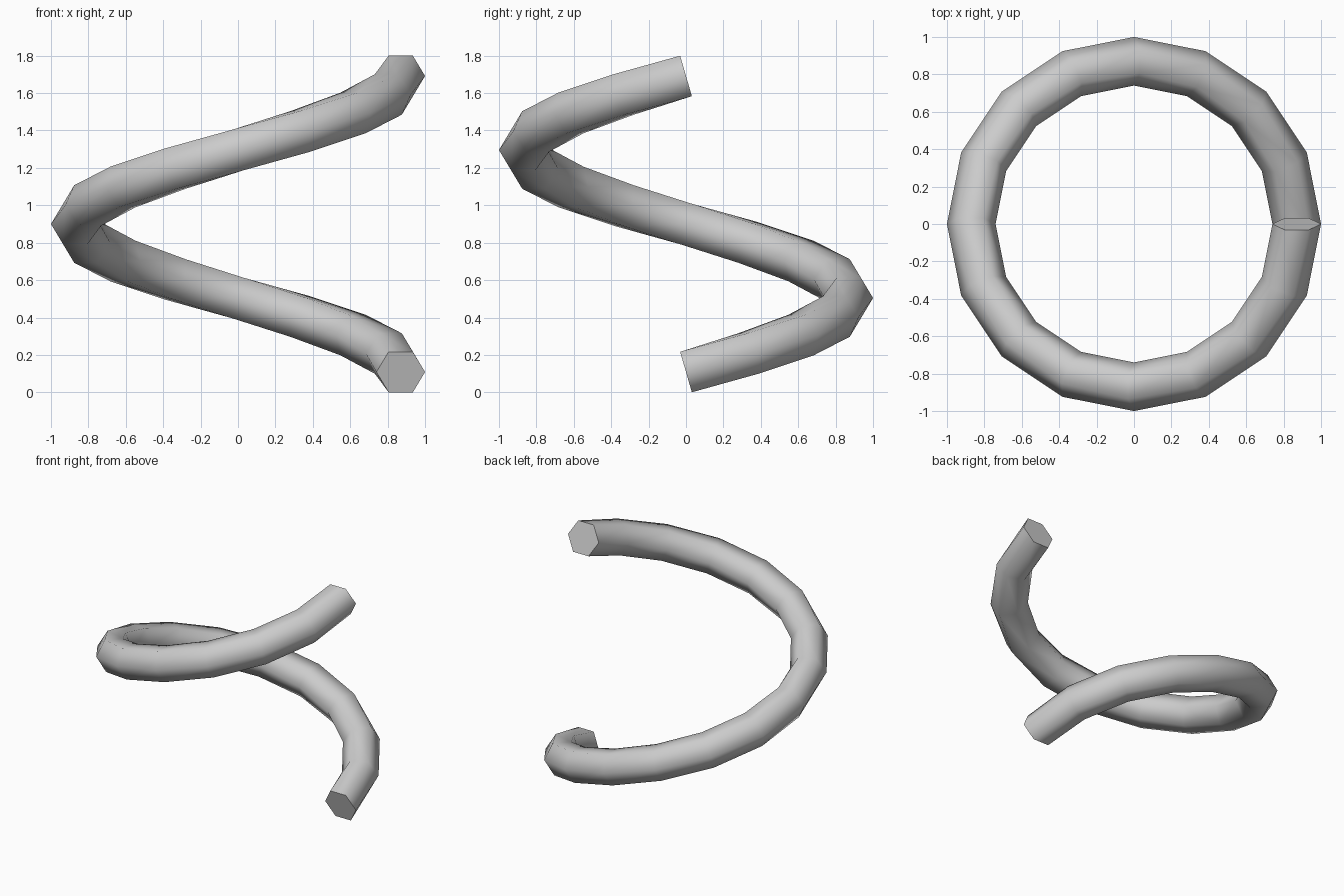
import bpy, bmesh
from math import pi, cos, sin, atan2
from mathutils import Vector

if "Cube" in bpy.data.objects:
    bpy.data.objects.remove(bpy.data.objects["Cube"])

R, r = 0.87, 0.13          # coil radius, tube radius
RISE, Z0 = 1.583, 0.1085   # rise over one turn, height of the first centre
STEPS, SIDES = 16, 6
tilt = atan2(RISE, 2 * pi * R)

bm = bmesh.new()

# Hexagonal rings swept along one turn, square to the path
rings = []
for i in range(STEPS + 1):
    a = 2 * pi * i / STEPS
    out = Vector((cos(a), sin(a), 0))
    side = Vector((-sin(a), cos(a), 0))
    up = Vector((0, 0, cos(tilt))) - side * sin(tilt)
    centre = out * R + Vector((0, 0, Z0 + RISE * i / STEPS))
    rings.append([bm.verts.new(centre + r * (out * cos(b) + up * sin(b)))
                  for b in (2 * pi * k / SIDES for k in range(SIDES))])

# Smooth tube walls
for lo, hi in zip(rings, rings[1:]):
    for k in range(SIDES):
        n = (k + 1) % SIDES
        bm.faces.new((lo[k], lo[n], hi[n], hi[k])).smooth = True

# Flat end caps with sharp rims
for ring in (rings[0], rings[-1]):
    cap = bm.faces.new(ring)
    for e in cap.edges:
        e.smooth = False

bmesh.ops.recalc_face_normals(bm, faces=bm.faces[:])
mesh = bpy.data.meshes.new("spring_coil")
bm.to_mesh(mesh)
bm.free()
coil = bpy.data.objects.new("spring_coil", mesh)
bpy.context.collection.objects.link(coil)
